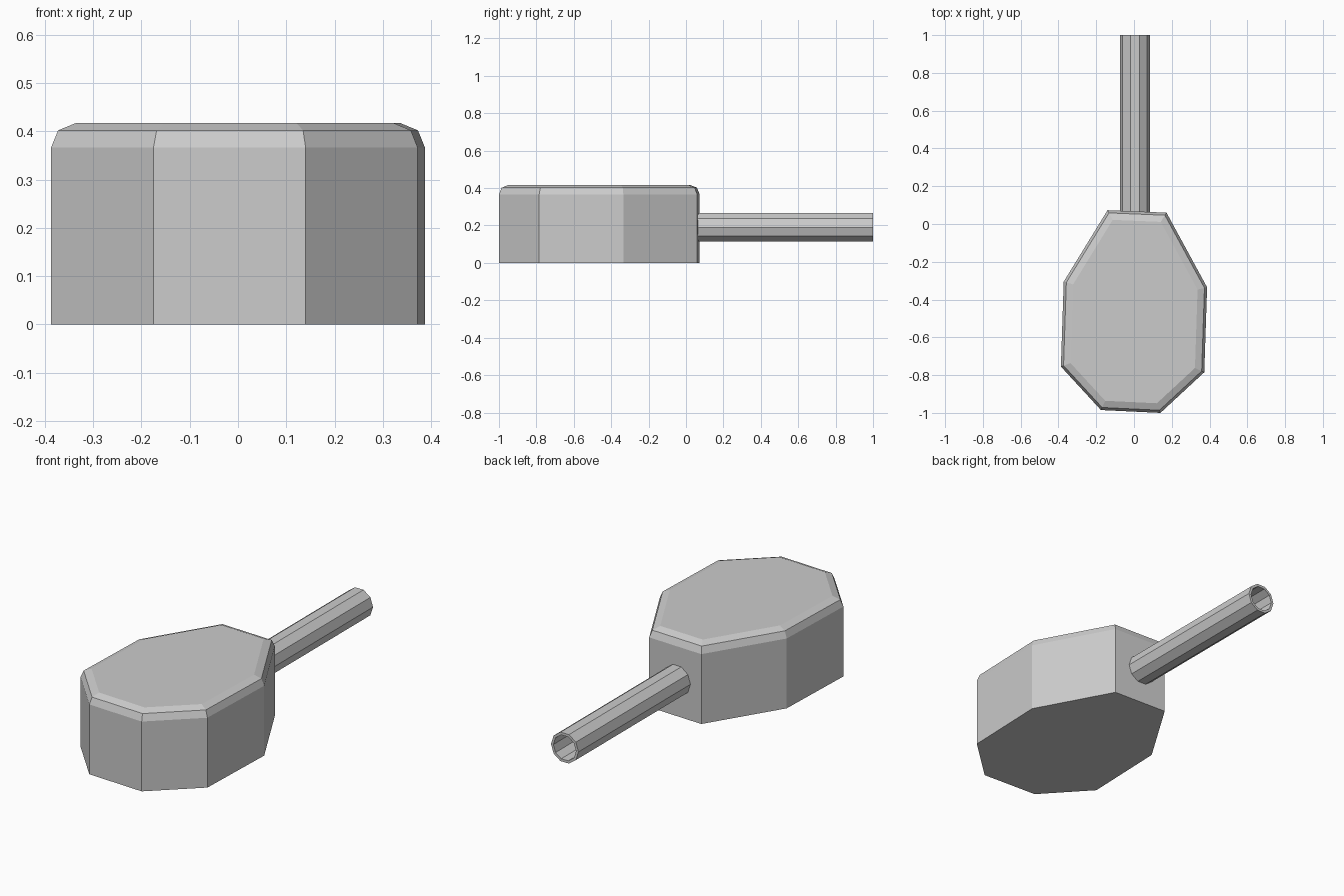
import bpy
from math import cos, sin, pi
from mathutils import Vector

if "Cube" in bpy.data.objects:
    bpy.data.objects.remove(bpy.data.objects["Cube"])


def make_object(name, verts, faces):
    mesh = bpy.data.meshes.new(name)
    mesh.from_pydata(verts, [], faces)
    mesh.update()
    obj = bpy.data.objects.new(name, mesh)
    bpy.context.collection.objects.link(obj)
    return obj


def bridge(a, b, n):
    """Quads joining ring a to ring b."""
    return [(a * n + i, a * n + (i + 1) % n, b * n + (i + 1) % n, b * n + i)
            for i in range(n)]


def inset(points, d):
    """Shrink a counter-clockwise outline by d with mitred corners."""
    result = []
    for i, p in enumerate(points):
        e1 = (p - points[i - 1]).normalized()
        e2 = (points[(i + 1) % len(points)] - p).normalized()
        n1, n2 = Vector((-e1.y, e1.x)), Vector((-e2.y, e2.x))
        result.append(p + (n1 + n2) * d / (1 + n1.dot(n2)))
    return result


# Housing: slightly twisted long octagon with a rounded top edge
outline = [Vector(p) for p in (
    (0.14, -1.0), (0.372, -0.785), (0.387, -0.335), (0.172, 0.06),
    (-0.14, 0.073), (-0.372, -0.305), (-0.387, -0.755), (-0.175, -0.985))]
levels = [(0, 0), (0.367, 0), (0.402, 0.014), (0.417, 0.05)]
n = len(outline)
verts = [(p.x, p.y, z) for z, d in levels for p in inset(outline, d)]
faces = [tuple(reversed(range(n))), tuple(range(3 * n, 4 * n))]
for k in range(3):
    faces += bridge(k, k + 1, n)
make_object("housing", verts, faces)

# Pipe: ten-sided hollow tube, rings run round the wall section
sides, cx, cz = 10, 0.005, 0.19
section = [(0.08, 0.05), (0.08, 1.0), (0.066, 1.0), (0.066, 0.05)]
verts = [(cx + r * cos(2 * pi * i / sides), y, cz - r * sin(2 * pi * i / sides))
         for r, y in section for i in range(sides)]
faces = []
for k in range(4):
    faces += bridge(k, (k + 1) % 4, sides)
make_object("pipe", verts, faces)
